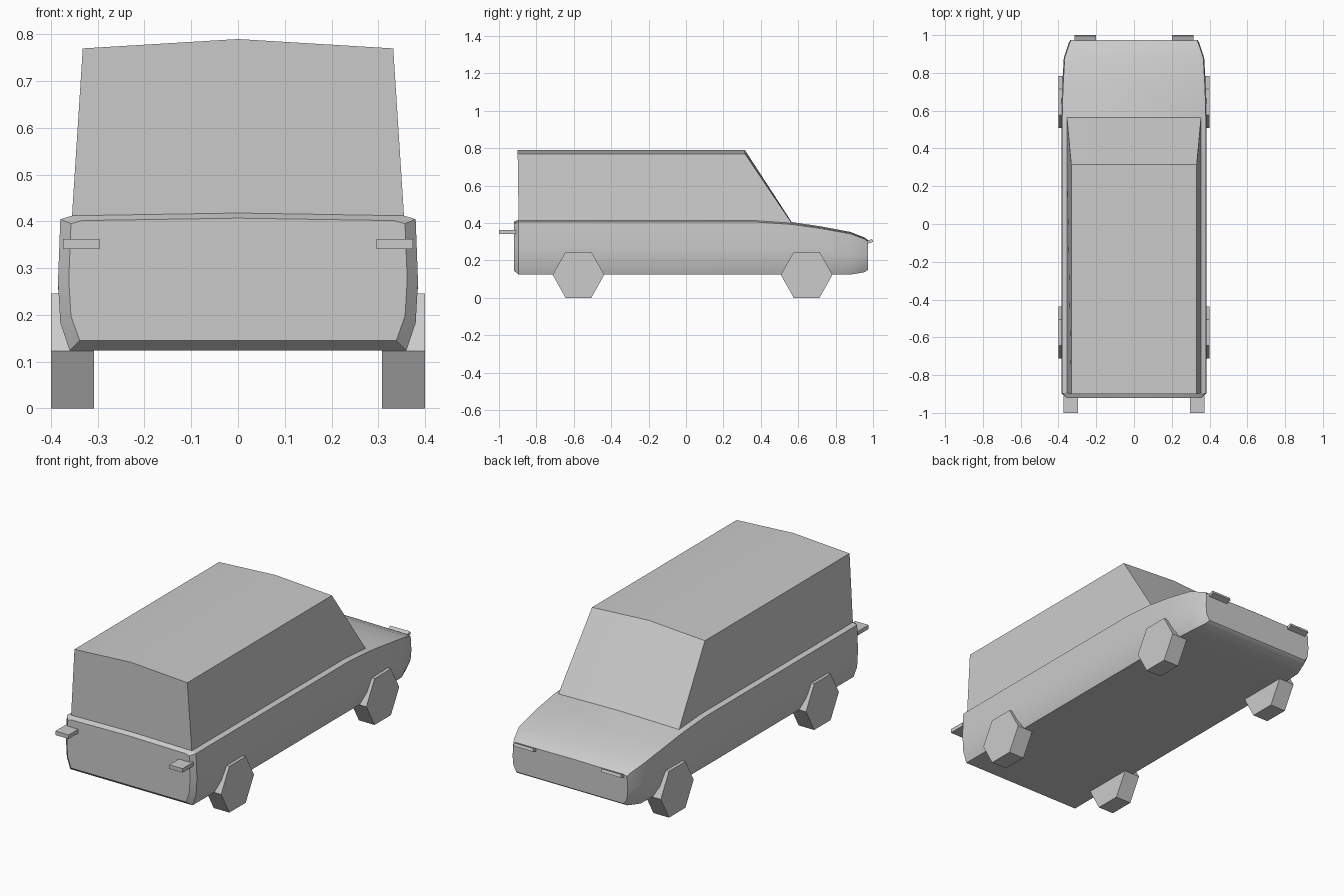
import bpy, bmesh
from math import pi, cos, sin, radians

if "Cube" in bpy.data.objects:
    bpy.data.objects.remove(bpy.data.objects["Cube"])


def make(name, verts, faces, smooth=None):
    mesh = bpy.data.meshes.new(name)
    mesh.from_pydata(verts, [], faces)
    bm = bmesh.new()
    bm.from_mesh(mesh)
    bmesh.ops.recalc_face_normals(bm, faces=bm.faces)
    bm.to_mesh(mesh)
    bm.free()
    ob = bpy.data.objects.new(name, mesh)
    bpy.context.collection.objects.link(ob)
    if smooth:
        bpy.ops.object.select_all(action='DESELECT')
        ob.select_set(True)
        bpy.context.view_layer.objects.active = ob
        bpy.ops.object.shade_smooth_by_angle(angle=radians(smooth))
    return ob


def box(name, center, size, tilt=0):
    c, s = cos(tilt), sin(tilt)
    verts = []
    for x in (-.5, .5):
        for y in (-.5, .5):
            for z in (-.5, .5):
                dy, dz = y * size[1], z * size[2]
                verts.append((center[0] + x * size[0],
                              center[1] + dy * c - dz * s,
                              center[2] + dy * s + dz * c))
    return make(name, verts, [(0, 1, 3, 2), (4, 5, 7, 6), (0, 1, 5, 4),
                              (2, 3, 7, 6), (0, 2, 6, 4), (1, 3, 7, 5)])


# Lower body: cross-section swept along y, open under the cabin
half = [(.36, 0), (.38, .2), (.385, .5), (.38, .955), (.355, .98)]
section = half + [(0, 1)] + [(-x, z) for x, z in reversed(half)]
# y, width scale, bottom z, top z
stations = [(-.92, .94, .145, .407), (-.895, 1, .124, .418), (.38, 1, .124, .418),
            (.565, 1, .124, .405), (.72, .99, .124, .382), (.88, .965, .124, .352),
            (.955, .9, .137, .322), (.973, .88, .15, .308)]
n = len(section)
verts = [(x * w, y, b + z * (t - b)) for y, w, b, t in stations for x, z in section]
faces = []
for i in range(len(stations) - 1):
    for j in range(n):
        if i in (1, 2) and j in (4, 5):
            continue
        k = (j + 1) % n
        faces.append((i * n + j, i * n + k, (i + 1) * n + k, (i + 1) * n + j))
last = (len(stations) - 1) * n
faces += [tuple(range(n)), tuple(range(last, last + n))]
make("body", verts, faces, 30)

# Cabin: roof with a shallow ridge, sloped windscreen, open base on the body rim
rim = [verts[i * n + j] for j in (4, 5, 6) for i in (1, 2, 3)]
roof = [(x, y, z) for x, z in ((.332, .77), (0, .79), (-.332, .77)) for y in (-.9, .315)]
cabin_faces = [(9, 10, 12, 11), (11, 12, 14, 13),
               (0, 1, 2, 10, 9), (6, 7, 8, 14, 13),
               (0, 3, 11, 9), (3, 6, 13, 11),
               (2, 5, 12, 10), (5, 8, 14, 12)]
make("cabin", rim + roof, cabin_faces, 20)

# Hexagonal wheels and the lights at both ends
for side, label in ((1, "right"), (-1, "left")):
    for y, end in ((-.575, "front"), (.645, "back")):
        ring = [(side * x, y + .138 * cos(k * pi / 3), .123 + .142 * sin(k * pi / 3))
                for x in (.308, .4) for k in range(6)]
        sides = [(k, (k + 1) % 6, (k + 1) % 6 + 6, k + 6) for k in range(6)]
        make(f"{end}_wheel_{label}", ring, sides + [tuple(range(6)), tuple(range(6, 12))])
    box(f"front_light_{label}", (side * .335, -.955, .352), (.078, .09, .021))
    box(f"back_light_{label}", (side * .258, .982, .301), (.115, .034, .016), .35)
